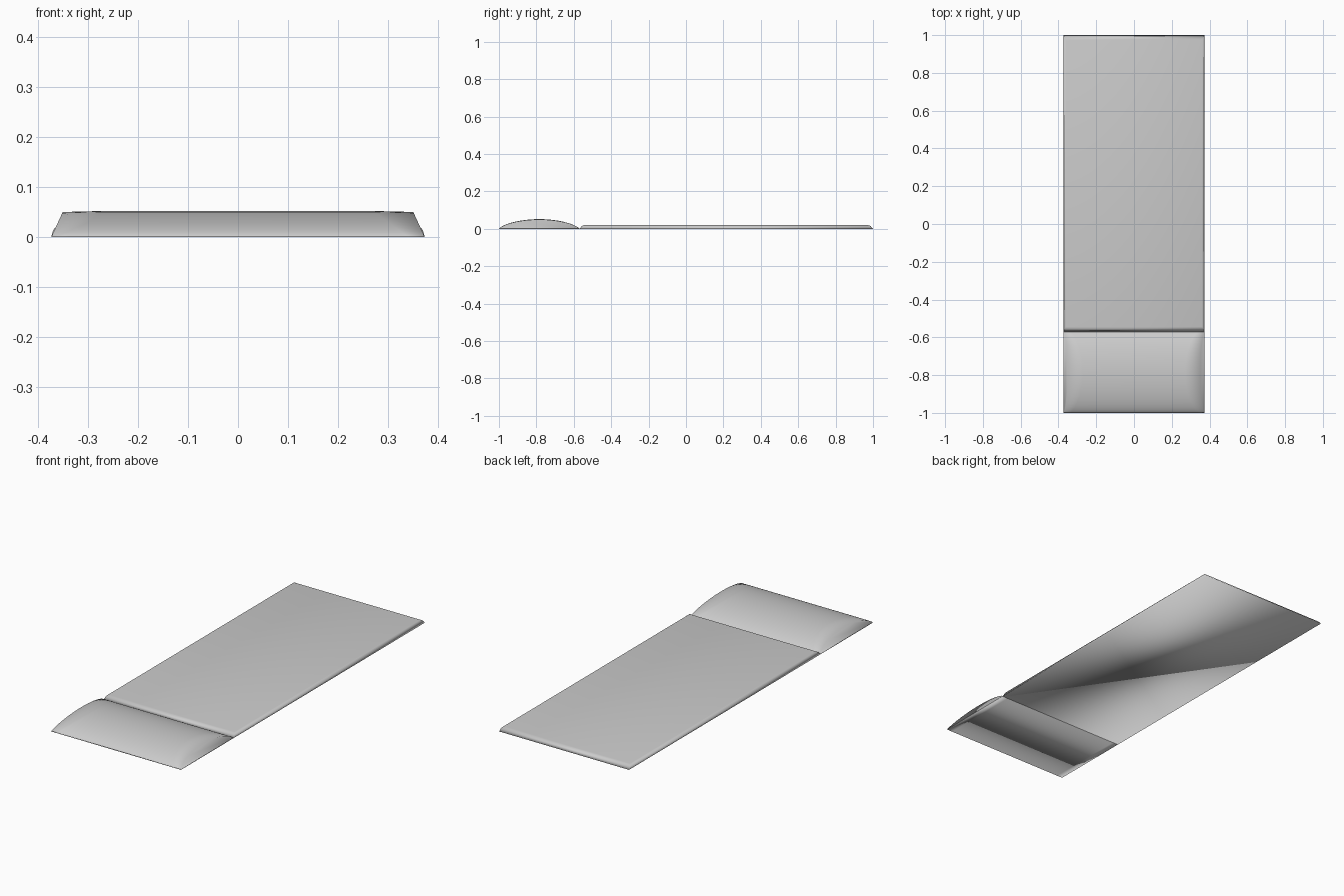
import bpy

cube = bpy.data.objects.get("Cube")
if cube:
    bpy.data.objects.remove(cube, do_unlink=True)

HALF = 0.373          # half width of mat and pillow
SPLIT = -0.57         # where the pillow meets the mat

fabric = bpy.data.materials.new("grey fabric")
fabric.use_nodes = True
GREY = (0.6, 0.6, 0.6, 1)
fabric.diffuse_color = GREY
fabric.node_tree.nodes["Principled BSDF"].inputs["Base Color"].default_value = GREY


def loft(name, rings):
    """Skin equal-length closed rings and cap both ends."""
    n = len(rings[0])
    verts = [v for ring in rings for v in ring]
    faces = [list(range(n))[::-1], [len(verts) - n + i for i in range(n)]]
    for r in range(len(rings) - 1):
        for i in range(n):
            a, b = r * n + i, r * n + (i + 1) % n
            faces.append([a, b, b + n, a + n])
    mesh = bpy.data.meshes.new(name)
    mesh.from_pydata(verts, [], faces)
    mesh.materials.append(fabric)
    mesh.shade_smooth()
    obj = bpy.data.objects.new(name, mesh)
    bpy.context.collection.objects.link(obj)
    return obj


# Mat: thin slab with softly bevelled rim
def rectangle(inset_x, inset_y, z):
    x, y0, y1 = HALF - inset_x, SPLIT + inset_y, 1 - inset_y
    return [(-x, y0, z), (x, y0, z), (x, y1, z), (-x, y1, z)]


loft("mat", [rectangle(0, 0, 0), rectangle(0.004, 0.012, 0.014),
             rectangle(0.007, 0.018, 0.018), rectangle(0.012, 0.026, 0.02)])


# Pillow: domed cross-section with sloping ends and a softened end patch
def section(side, base_x, slope, peak, steps=24):
    centre, half = (SPLIT - 1) / 2, (SPLIT + 1) / 2
    ring = []
    for i in range(steps + 1):
        t = 1 - 2 * i / steps
        t = t * (1.5 - 0.5 * t * t)        # crowd points near the edges
        h = max(0, 1 - t * t) ** 0.7
        ring.append((side * (base_x - slope * h), centre + half * t, peak * h))
    return ring


loft("pillow", [section(-1, HALF, 0.023, 0.05), section(-1, 0.34, 0.07, 0.052),
                section(1, 0.34, 0.07, 0.052), section(1, HALF, 0.023, 0.05)])

# Make all faces point outward
import bmesh
for name in ("mat", "pillow"):
    mesh = bpy.data.objects[name].data
    bm = bmesh.new()
    bm.from_mesh(mesh)
    bmesh.ops.recalc_face_normals(bm, faces=bm.faces)
    bm.to_mesh(mesh)
    bm.free()
